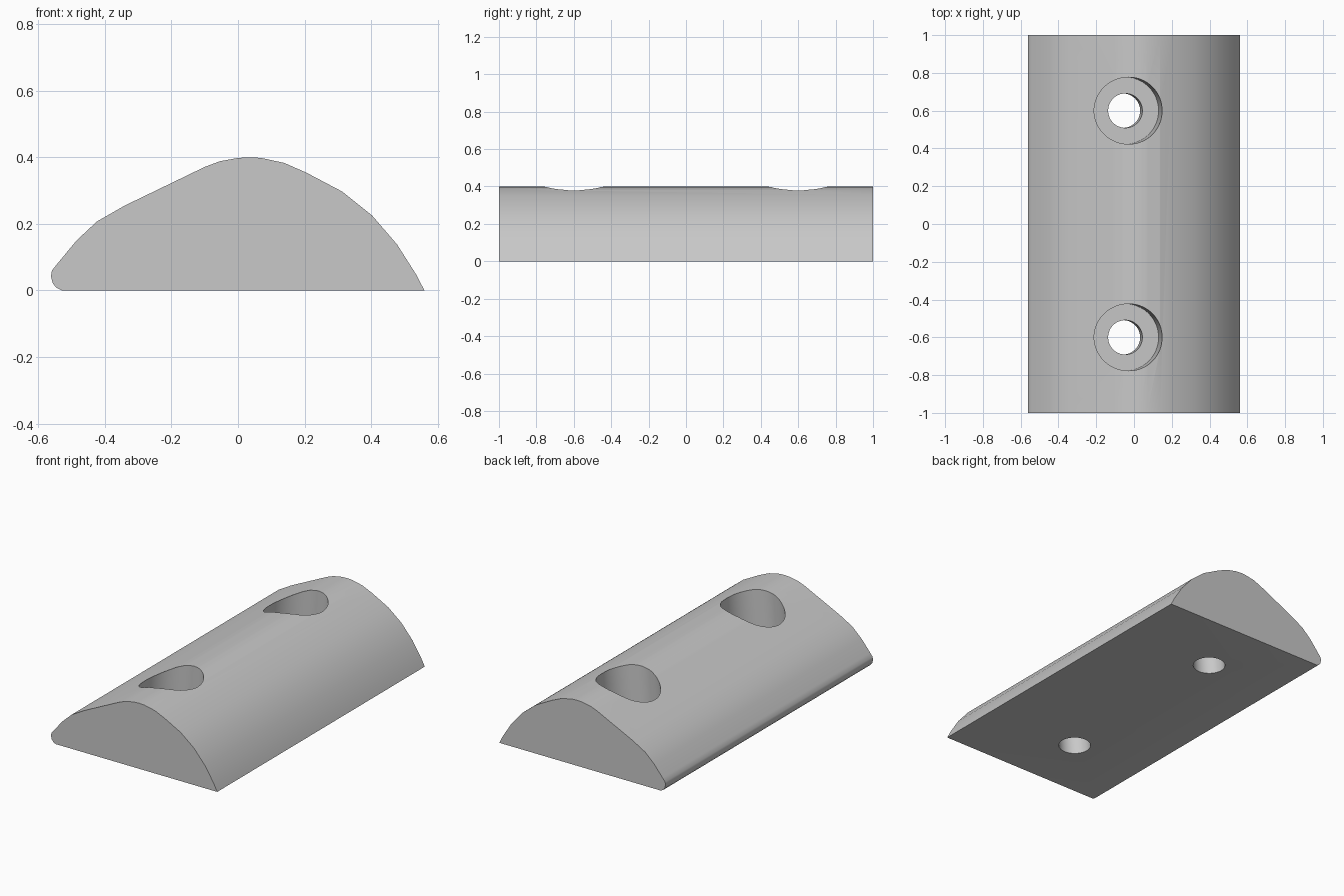
import bpy
import bmesh
from math import atan
from mathutils import Vector

default = bpy.data.objects.get("Cube")
if default:
    bpy.data.objects.remove(default, do_unlink=True)

grey = bpy.data.materials.new("plain grey")
grey.use_nodes = True
colour = (0.58, 0.58, 0.58, 1)
grey.diffuse_color = colour
grey.node_tree.nodes["Principled BSDF"].inputs["Base Color"].default_value = colour

# Cross-section (x, z): rounded toe, sloping back, crown, curved far side
profile = [(-.53, 0), (-.546, .008), (-.557, .022), (-.562, .042), (-.559, .06),
           (-.543, .08), (-.485, .15), (-.424, .207), (-.34, .255), (-.1, .371),
           (-.055, .388), (0, .398), (.035, .4), (.07, .398), (.139, .383),
           (.205, .354), (.313, .297), (.403, .225), (.478, .138), (.537, .045),
           (.56, 0)]

# Extruded body
bm = bmesh.new()
face = bm.faces.new([bm.verts.new((x, -1, z)) for x, z in profile])
extruded = bmesh.ops.extrude_face_region(bm, geom=[face])["geom"]
bmesh.ops.translate(bm, vec=(0, 2, 0),
                    verts=[v for v in extruded if isinstance(v, bmesh.types.BMVert)])
bmesh.ops.recalc_face_normals(bm, faces=bm.faces)
mesh = bpy.data.meshes.new("curved_block")
bm.to_mesh(mesh)
bm.free()
body = bpy.data.objects.new("curved_block", mesh)
bpy.context.collection.objects.link(body)
mesh.materials.append(grey)

# Slightly leaning hole axis
SLOPE = .08
axis = Vector((SLOPE, 0, 1))


def drill(y, radius, low, high):
    """Cut a leaning cylinder between two heights."""
    centre = Vector((-.059, y, 0)) + axis * (low + high) / 2
    bpy.ops.mesh.primitive_cylinder_add(
        vertices=64, radius=radius, depth=(high - low) * axis.length,
        location=centre, rotation=(0, atan(SLOPE), 0))
    cutter = bpy.context.object
    cutter.name = "hole_cutter"
    cutter.hide_render = True
    cutter.data.materials.append(grey)
    cut = body.modifiers.new("hole", 'BOOLEAN')
    cut.operation = 'DIFFERENCE'
    cut.solver = 'EXACT'
    cut.object = cutter
    bpy.context.view_layer.objects.active = body
    bpy.ops.object.modifier_apply(modifier=cut.name)
    bpy.data.objects.remove(cutter, do_unlink=True)


# Two counterbored through holes
for y in (-.6, .6):
    drill(y, .177, .16, .7)
    drill(y, .091, -.2, .5)

# Smooth curves, sharp rims and ends
bpy.ops.object.select_all(action='DESELECT')
body.select_set(True)
bpy.context.view_layer.objects.active = body
bpy.ops.object.shade_smooth_by_angle(angle=.55)
